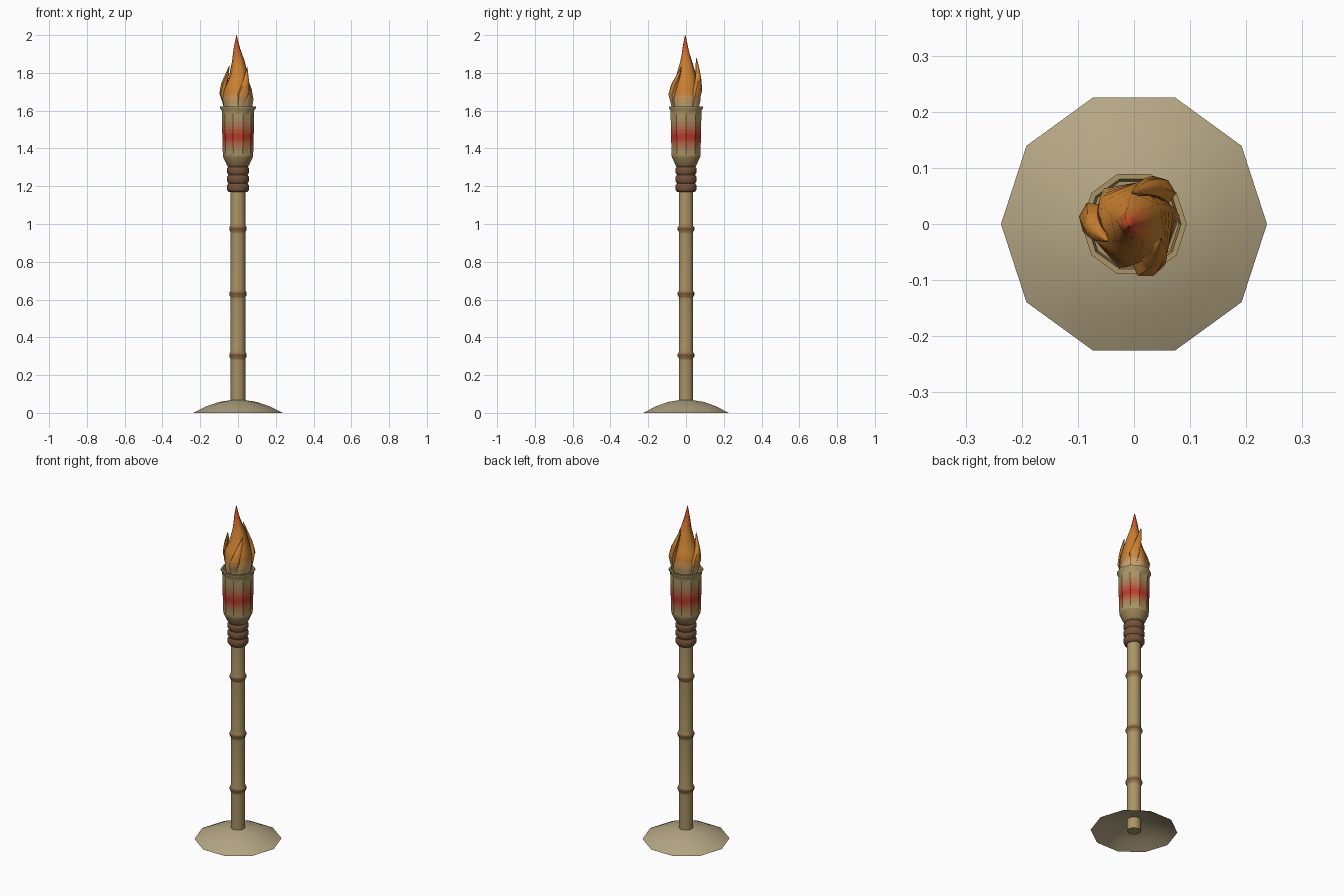
import bpy, bmesh, math
from mathutils import Vector

if "Cube" in bpy.data.objects:
    bpy.data.objects.remove(bpy.data.objects["Cube"])

TAN, BROWN, RED = (0.40, 0.30, 0.13), (0.19, 0.09, 0.035), (0.50, 0.045, 0.025)
CORD, STONE = (0.17, 0.085, 0.04), (0.46, 0.38, 0.23)
PALE, ORANGE, TIP = (0.60, 0.47, 0.23), (0.60, 0.22, 0.03), (0.60, 0.05, 0.02)


def material(colour):
    name = "tint_" + "_".join(str(round(c * 100)) for c in colour)
    mat = bpy.data.materials.get(name) or bpy.data.materials.new(name)
    mat.diffuse_color = (*colour, 1)
    mat.use_nodes = True
    mat.node_tree.nodes["Principled BSDF"].inputs["Base Color"].default_value = mat.diffuse_color
    return mat


def blend(stops, z):
    """Colour at height z from a list of (height, colour) stops."""
    if z <= stops[0][0]:
        return stops[0][1]
    for (z0, a), (z1, b) in zip(stops, stops[1:]):
        if z <= z1:
            t = (z - z0) / (z1 - z0)
            return tuple(p + (q - p) * t for p, q in zip(a, b))
    return stops[-1][1]


def loft(name, rings, stops, caps=(True, True), angle=40):
    """Skin a list of rings; each band takes its colour from its height."""
    bm = bmesh.new()
    rows = [[bm.verts.new(p) for p in ring] for ring in rings]
    mesh = bpy.data.meshes.new(name)
    slots = {}

    def paint(face):
        col = material(blend(stops, face.calc_center_median().z))
        if col.name not in slots:
            slots[col.name] = len(slots)
            mesh.materials.append(col)
        face.material_index = slots[col.name]

    n = len(rows[0])
    for lo, hi in zip(rows, rows[1:]):
        for i in range(n):
            j = (i + 1) % n
            paint(bm.faces.new((lo[i], lo[j], hi[j], hi[i])))
    if caps[0]:
        paint(bm.faces.new(rows[0][::-1]))
    if caps[1]:
        paint(bm.faces.new(rows[-1]))
    bm.to_mesh(mesh)
    bm.free()
    obj = bpy.data.objects.new(name, mesh)
    bpy.context.collection.objects.link(obj)
    bpy.ops.object.select_all(action='DESELECT')
    obj.select_set(True)
    bpy.context.view_layer.objects.active = obj
    bpy.ops.object.shade_smooth_by_angle(angle=math.radians(angle))
    return obj


def circle(r, z, sides=10):
    return [Vector((r * math.cos(a), r * math.sin(a), z))
            for a in (math.tau * i / sides for i in range(sides))]


def lathe(name, profile, stops, **kw):
    return loft(name, [circle(r, z) for r, z in profile], stops, **kw)


def divide(points, steps):
    """Insert even steps between points so colours grade smoothly."""
    out = [points[0]]
    for a, b in zip(points, points[1:]):
        out += [tuple(p + (q - p) * k / steps for p, q in zip(a, b))
                for k in range(1, steps + 1)]
    return out


# Thin hollow domed foot
lathe("foot", [(0.237, 0), (0.17, 0.034), (0.10, 0.058), (0.035, 0.068)],
      [(0, STONE)], caps=(False, False))

# Bamboo pole with raised brown joints
pole, pole_stops = [(0.039, 0.0)], [(0, TAN)]
for z in (0.305, 0.63, 0.975):
    pole += [(0.039, z - 0.025), (0.040, z - 0.016), (0.046, z - 0.007),
             (0.046, z + 0.007), (0.040, z + 0.016), (0.039, z + 0.025)]
    pole_stops += [(z - 0.028, TAN), (z, BROWN), (z + 0.028, TAN)]
pole.append((0.039, 1.2))
lathe("bamboo_pole", pole, pole_stops)

# Cord binding of three stacked coils
cord = []
for k in range(3):
    z = 1.17 + k * 0.045
    cord += [(0.051, z), (0.058, z + 0.011), (0.058, z + 0.034)]
cord.append((0.050, 1.305))
lathe("cord_binding", cord, [(0, CORD)], angle=60)

# Cup with a graded red band, rim and shallow interior
cup = [(0.045, 1.295), (0.058, 1.31), (0.080, 1.358)]
cup += divide([(0.080, 1.358), (0.083, 1.46), (0.086, 1.60)], 7)[1:]
cup += [(0.094, 1.612), (0.094, 1.622), (0.084, 1.622), (0.080, 1.59)]
lathe("cup", cup, [(1.295, BROWN), (1.36, TAN), (1.38, TAN), (1.45, RED),
                   (1.475, RED), (1.56, TAN)], angle=35)

# Central flame, twisting to a point
flame_stops = [(1.61, PALE), (1.70, ORANGE), (1.84, ORANGE), (1.98, TIP)]
core = []
path = divide([(0.070, 1.59, 0, 0), (0.083, 1.66, 0, 10), (0.077, 1.715, 0, 22),
               (0.054, 1.785, 0.004, 38), (0.034, 1.86, 0.002, 52),
               (0.017, 1.93, -0.006, 66), (0.001, 2.0, -0.008, 80)], 3)
for r, z, x, twist in path:
    core.append([Vector((x + r * math.cos(a), x / 2 + r * math.sin(a), z))
                 for a in (math.radians(twist + 60 * i) for i in range(6))])
loft("flame_core", core, flame_stops, angle=60)

# Three side tongues swirling around the core
# path columns: distance from axis, swirl, height fraction, half width, half depth
tongue = divide([(0.060, -8, 0.0, 0.016, 0.012), (0.078, 0, 0.38, 0.030, 0.021),
                 (0.072, 12, 0.60, 0.022, 0.017), (0.060, 28, 0.82, 0.011, 0.010),
                 (0.055, 42, 1.0, 0.001, 0.001)], 3)
for k, (start, top) in enumerate([(172, 1.84), (52, 1.88), (290, 1.83)]):
    rings = []
    for r, swirl, t, width, depth in tongue:
        a = math.radians(start + swirl)
        out, side = Vector((math.cos(a), math.sin(a), 0)), Vector((-math.sin(a), math.cos(a), 0))
        mid = out * r + Vector((0, 0, 1.60 + (top - 1.60) * t))
        rings.append([mid + out * depth * math.cos(b) + side * width * math.sin(b)
                      for b in (math.tau * i / 6 for i in range(6))])
    loft(f"flame_tongue_{k + 1}", rings, flame_stops, angle=60)
